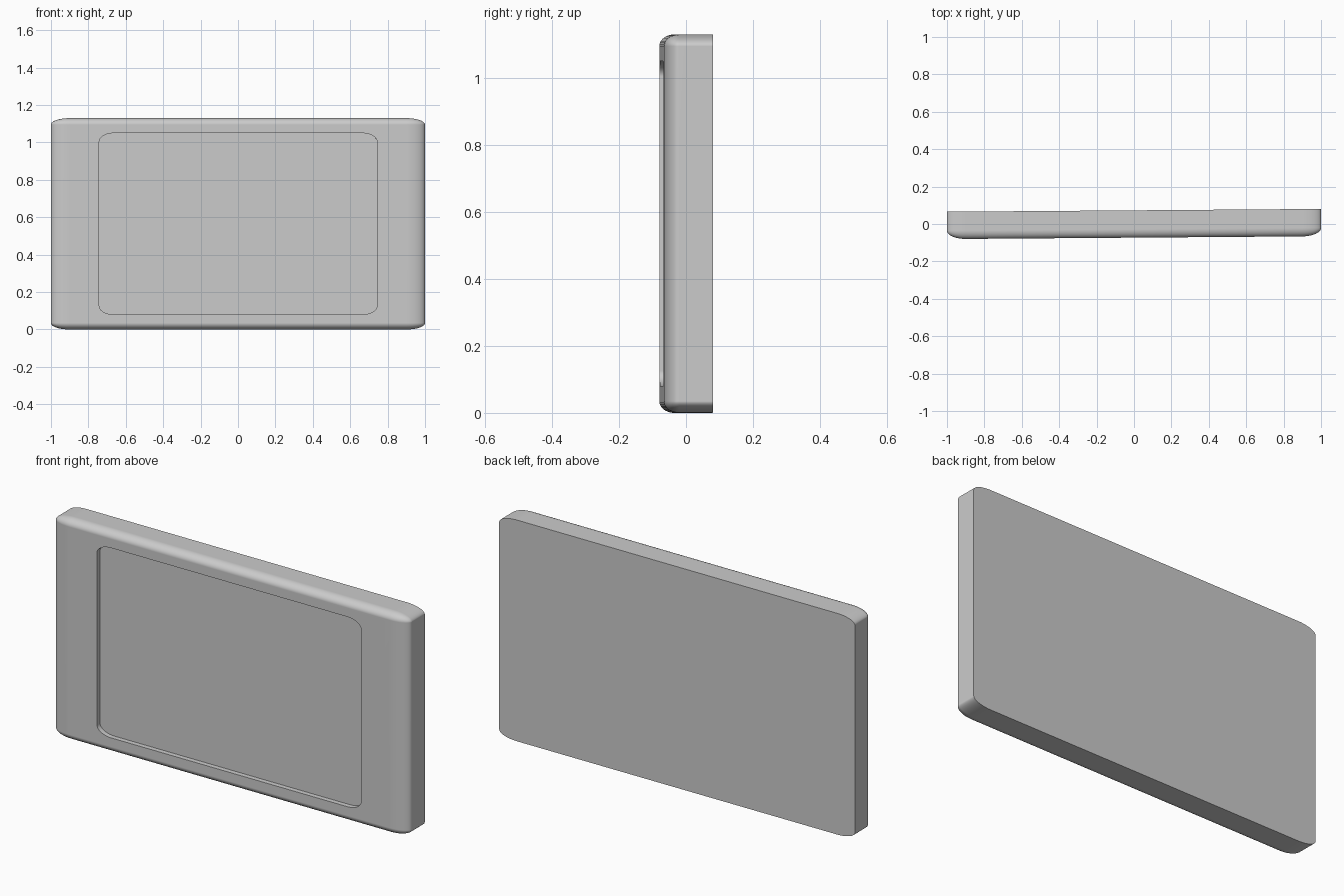
import bpy, bmesh
from mathutils import Vector

default = bpy.data.objects.get("Cube")
if default:
    bpy.data.objects.remove(default, do_unlink=True)

WIDTH, DEPTH, HEIGHT = 2.0, 0.146, 1.13
RECESS_DEPTH = 0.025

grey = bpy.data.materials.new("plain grey")
grey.use_nodes = True
colour = (0.6, 0.6, 0.6, 1.0)
grey.diffuse_color = colour
grey.node_tree.nodes["Principled BSDF"].inputs["Base Color"].default_value = colour


def rounded_block(name, size, centre, radii, rounds):
    """Box whose chosen edges get elliptical rounding: bevel by 1, then scale by radii."""
    bm = bmesh.new()
    bmesh.ops.create_cube(bm, size=1)
    bmesh.ops.scale(bm, vec=Vector([s / r for s, r in zip(size, radii)]), verts=bm.verts)
    edges = [e for e in bm.edges if rounds(e)]
    bmesh.ops.bevel(bm, geom=edges, offset=1, offset_type='OFFSET', segments=10,
                    profile=0.5, affect='EDGES', clamp_overlap=True)
    bmesh.ops.scale(bm, vec=Vector(radii), verts=bm.verts)
    bmesh.ops.translate(bm, vec=Vector(centre), verts=bm.verts)
    bmesh.ops.recalc_face_normals(bm, faces=bm.faces)
    mesh = bpy.data.meshes.new(name)
    bm.to_mesh(mesh)
    bm.free()
    mesh.materials.append(grey)
    obj = bpy.data.objects.new(name, mesh)
    bpy.context.collection.objects.link(obj)
    return obj


def not_back(edge):
    return any(v.co.y < 0 for v in edge.verts)


def along_depth(edge):
    return edge.verts[0].co.y * edge.verts[1].co.y < 0


# Panel body: rounded everywhere except the crisp back outline
body = rounded_block("panel_body", (WIDTH, DEPTH, HEIGHT), (0, 0, HEIGHT / 2),
                     (0.1, 0.045, 0.035), not_back)

# Screen recess: a shallow pocket with rounded corners
cutter = rounded_block("recess_cutter", (1.485, 2 * RECESS_DEPTH, 0.97),
                       (0, -DEPTH / 2, HEIGHT / 2), (0.08, 0.02, 0.045), along_depth)
cutter.hide_render = True
cut = body.modifiers.new("screen recess", 'BOOLEAN')
cut.operation = 'DIFFERENCE'
cut.solver = 'EXACT'
cut.object = cutter
bpy.context.view_layer.objects.active = body
bpy.ops.object.select_all(action='DESELECT')
body.select_set(True)
bpy.ops.object.modifier_apply(modifier=cut.name)
bpy.data.objects.remove(cutter, do_unlink=True)

# Smooth rounds, flat large faces
bpy.ops.object.shade_smooth_by_angle(angle=0.6)
weighted = body.modifiers.new("flat face normals", 'WEIGHTED_NORMAL')
weighted.keep_sharp = True

# The panel stands very slightly turned
body.rotation_euler.z = 0.0075
